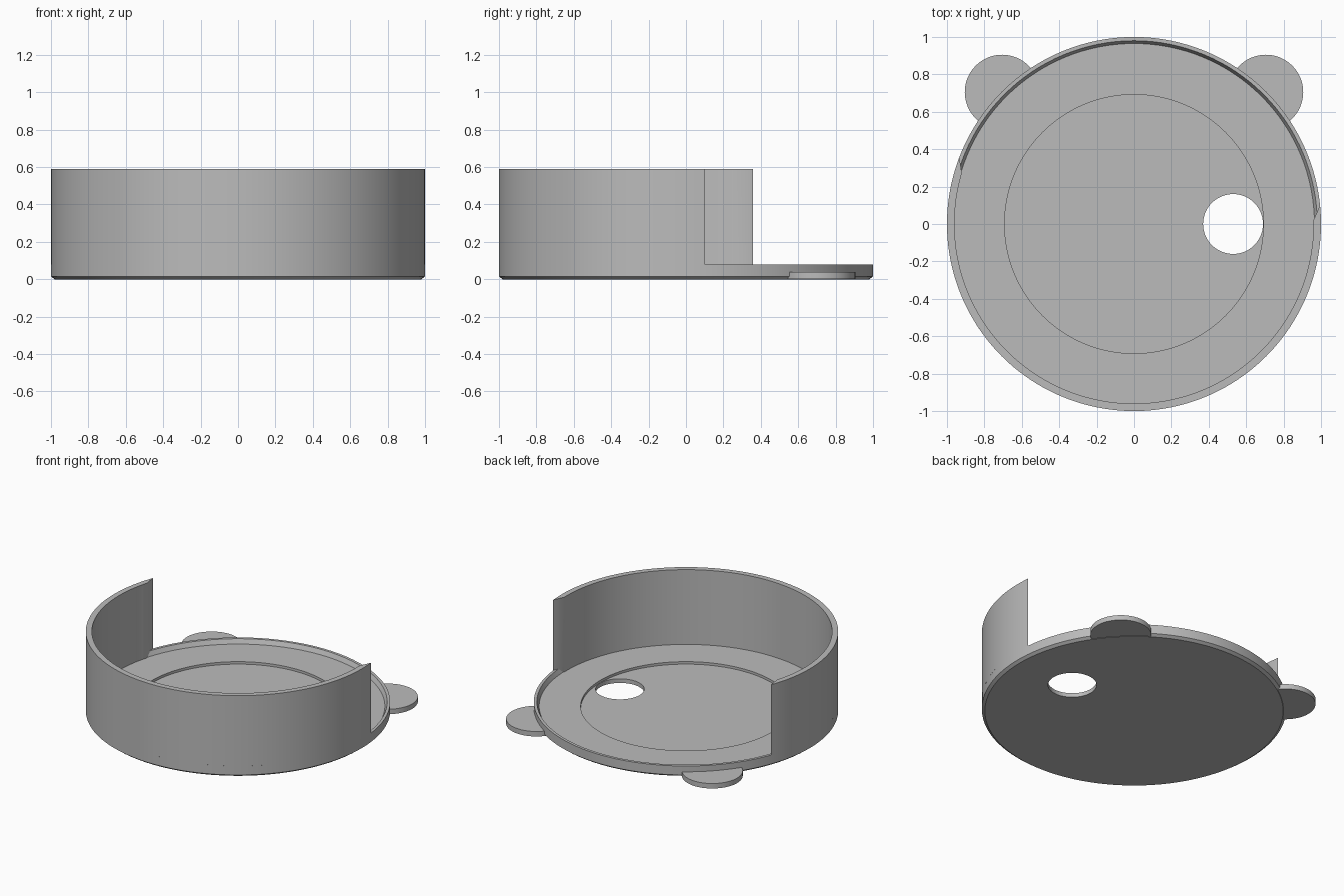
import bpy, bmesh
from math import cos, sin, radians, pi

if "Cube" in bpy.data.objects:
    bpy.data.objects.remove(bpy.data.objects["Cube"])

grey = bpy.data.materials.new("light_grey")
grey.use_nodes = True
COLOUR = (0.5, 0.5, 0.5, 1)
grey.diffuse_color = COLOUR
grey.node_tree.nodes["Principled BSDF"].inputs["Base Color"].default_value = COLOUR


def make_object(name, bm):
    bmesh.ops.recalc_face_normals(bm, faces=bm.faces)
    mesh = bpy.data.meshes.new(name)
    bm.to_mesh(mesh)
    bm.free()
    mesh.materials.append(grey)
    obj = bpy.data.objects.new(name, mesh)
    bpy.context.collection.objects.link(obj)
    return obj


def smooth(obj):
    bpy.ops.object.select_all(action='DESELECT')
    obj.select_set(True)
    bpy.context.view_layer.objects.active = obj
    bpy.ops.object.shade_smooth_by_angle(angle=radians(25))


def lathe(name, profile, segments=128, centre=(0, 0)):
    """Closed solid turned from (radius, height) points, capped at both ends."""
    bm = bmesh.new()
    rings = [[bm.verts.new((centre[0] + r * cos(2 * pi * i / segments),
                            centre[1] + r * sin(2 * pi * i / segments), z))
              for i in range(segments)] for r, z in profile]
    for low, high in zip(rings, rings[1:]):
        for i in range(segments):
            j = (i + 1) % segments
            bm.faces.new((low[i], low[j], high[j], high[i]))
    bm.faces.new(rings[0])
    bm.faces.new(rings[-1])
    return make_object(name, bm)


def arc_wall(name, outer, inner, steps=96):
    """Curved wall; outer and inner are (radius, start, end, bottom, top)."""
    bm = bmesh.new()
    sections = []
    for i in range(steps + 1):
        section = []
        for (r, start, end, low, high), flip in ((outer, False), (inner, True)):
            a = radians(start + (end - start) * i / steps)
            for z in ((high, low) if flip else (low, high)):
                section.append(bm.verts.new((r * cos(a), r * sin(a), z)))
        sections.append(section)
    for a, b in zip(sections, sections[1:]):
        for k in range(4):
            n = (k + 1) % 4
            bm.faces.new((a[k], a[n], b[n], b[k]))
    bm.faces.new(sections[0])
    bm.faces.new(sections[-1])
    return make_object(name, bm)


# Round tray: chamfered foot, low sloped rim, floor with a shallow recess
tray = lathe("tray", [(0.98, 0), (1, 0.015), (1, 0.08), (0.98, 0.08),
                      (0.965, 0.048), (0.692, 0.048), (0.692, 0.03)])

# Drain hole through the recess
cutter = lathe("hole_cutter", [(0.16, -0.1), (0.16, 0.2)], 64, (0.53, 0))
cutter.hide_render = True
cutter.hide_viewport = True
hole = tray.modifiers.new("drain_hole", 'BOOLEAN')
hole.operation = 'DIFFERENCE'
hole.solver = 'EXACT'
hole.object = cutter
smooth(tray)
bpy.ops.object.modifier_apply(modifier=hole.name)
bpy.data.objects.remove(cutter)

# Tall front wall with slanted ends
wall = arc_wall("front_wall", (1, 159, 365.8, 0.08, 0.59),
                (0.96, 163.6, 361.2, 0.04, 0.59))
smooth(wall)

# Two round tabs at the back
for side, name in ((1, "left_tab"), (-1, "right_tab")):
    smooth(lathe(name, [(0.2, 0.002), (0.2, 0.038)], 64, (side * 0.705, 0.705)))
